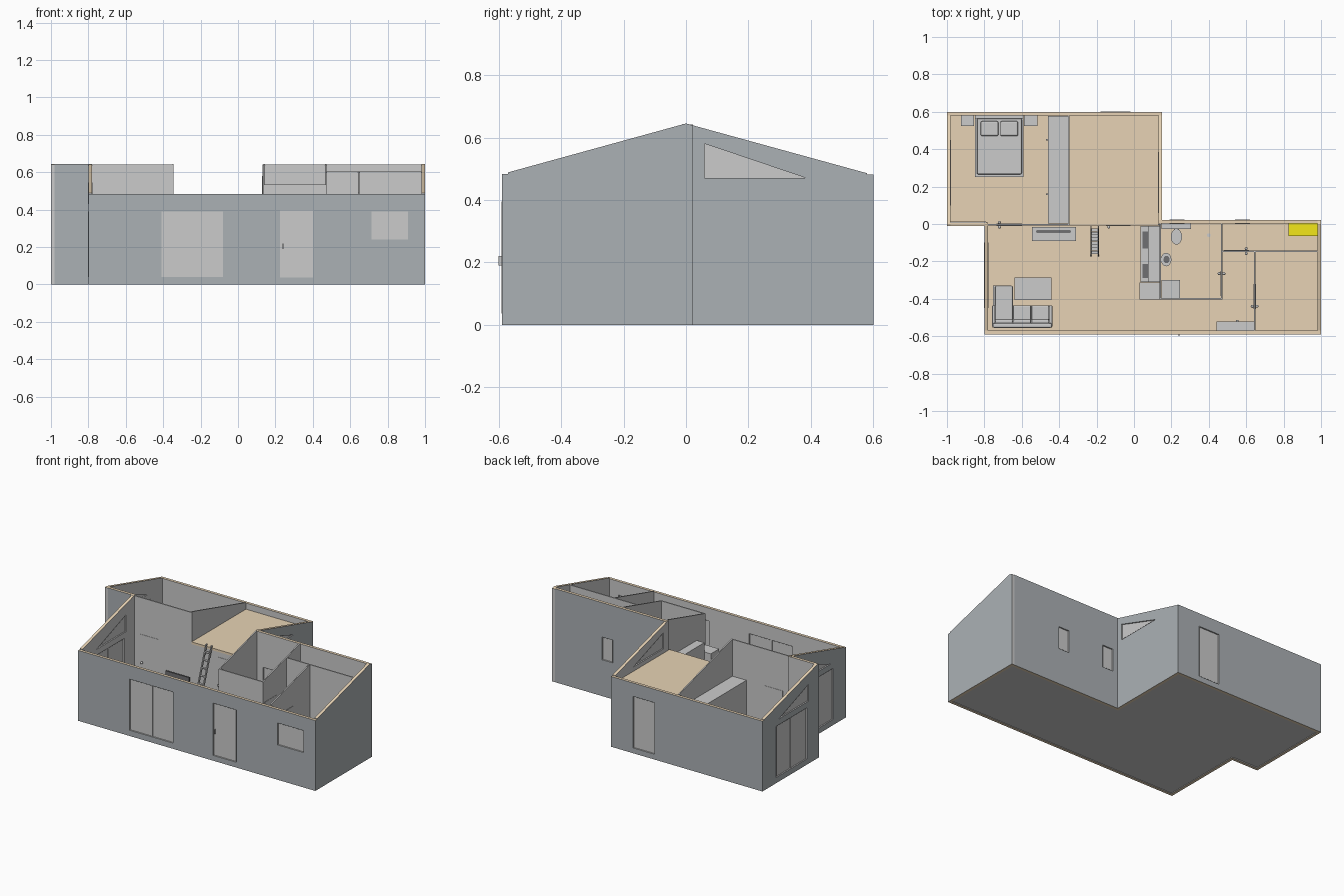
import bpy, bmesh, math
from mathutils import Vector

if "Cube" in bpy.data.objects:
    bpy.data.objects.remove(bpy.data.objects["Cube"])

FL = 0.035                      # finished floor level
def roof(y): return 0.645 - 0.275 * abs(y)

def material(name, rgb):
    m = bpy.data.materials.new(name)
    m.diffuse_color = (*rgb, 1)
    m.use_nodes = True
    m.node_tree.nodes["Principled BSDF"].inputs["Base Color"].default_value = m.diffuse_color
    return m
WOOD = material("wood", (0.8, 0.65, 0.46))
CLAD = material("cladding", (0.41, 0.44, 0.46))
PLASTER = material("plaster", (0.8, 0.8, 0.8))
YELLOW = material("yellow", (0.9, 0.8, 0.01))
DARK = material("dark", (0.16, 0.16, 0.17))

def to3(axis, u, v, w):
    return {'x': (w, u, v), 'y': (u, w, v), 'z': (u, v, w)}[axis]

def prism(name, pts, axis, a, b, mat=None, ring=0, bevel=0):
    """Extrude a 2D outline along an axis; ring > 0 leaves only a frame."""
    bm = bmesh.new()
    f = bm.faces.new([bm.verts.new(to3(axis, u, v, a)) for u, v in pts])
    if ring:
        bmesh.ops.inset_individual(bm, faces=[f], thickness=ring, use_even_offset=True)
        bmesh.ops.delete(bm, geom=[f], context='FACES')
    ext = bmesh.ops.extrude_face_region(bm, geom=bm.faces[:])
    bmesh.ops.translate(bm, vec=Vector(to3(axis, 0, 0, b - a)),
                        verts=[g for g in ext['geom'] if isinstance(g, bmesh.types.BMVert)])
    bmesh.ops.recalc_face_normals(bm, faces=bm.faces[:])
    me = bpy.data.meshes.new(name)
    bm.to_mesh(me)
    bm.free()
    ob = bpy.data.objects.new(name, me)
    bpy.context.collection.objects.link(ob)
    if mat:
        me.materials.append(mat)
    if bevel:
        mod = ob.modifiers.new("bevel", 'BEVEL')
        mod.width, mod.segments = bevel, 2
    return ob

def rect(u0, u1, v0, v1): return [(u0, v0), (u1, v0), (u1, v1), (u0, v1)]

def box(name, x0, x1, y0, y1, z0, z1, mat=None, bevel=0):
    return prism(name, rect(x0, x1, y0, y1), 'z', z0, z1, mat, bevel=bevel)

def disc(name, x, y, rx, ry, z0, z1, n=20, mat=None):
    pts = [(x + rx * math.cos(i * math.tau / n), y + ry * math.sin(i * math.tau / n)) for i in range(n)]
    return prism(name, pts, 'z', z0, z1, mat)

def gable(name, x0, x1, y0, y1, z0=0):
    """Wall along y whose top follows the roof slope."""
    top = [(y1, roof(y1))] + ([(0, roof(0))] if y0 < 0 < y1 else []) + [(y0, roof(y0))]
    return prism(name, [(y0, z0), (y1, z0)] + top, 'x', x0, x1)

def finish(ob, out=None):
    """Wood on top and bottom edges, cladding outside, plaster inside."""
    for m in (PLASTER, WOOD, CLAD):
        ob.data.materials.append(m)
    for p in ob.data.polygons:
        n = p.normal
        p.material_index = 1 if abs(n.z) > 0.5 else 2 if out and n.dot(Vector(out)) > 0.5 else 0
    return ob

def cut(wall, pts, axis, a, b):
    c = prism("cutter", pts, axis, a - 0.03, b + 0.03)
    c.hide_render = True
    mod = wall.modifiers.new("opening", 'BOOLEAN')
    mod.operation, mod.object, mod.solver = 'DIFFERENCE', c, 'EXACT'
    bpy.context.view_layer.objects.active = wall
    bpy.ops.object.modifier_apply(modifier="opening")
    bpy.data.objects.remove(c, do_unlink=True)

def window(name, wall, pts, axis, a, b, w=0.007, split=False):
    cut(wall, pts, axis, a, b)
    prism(name + "_frame", pts, axis, a - 0.001, b + 0.001, ring=w)
    m = (a + b) / 2
    prism(name + "_pane", pts, axis, m - 0.002, m + 0.002)
    if split:
        us, vs = [p[0] for p in pts], [p[1] for p in pts]
        c = (min(us) + max(us)) / 2
        prism(name + "_mullion", rect(c - 0.006, c + 0.006, min(vs), max(vs)), axis, m - 0.006, m + 0.006)

def knob(name, axis, u, at):
    for s in (-1, 1):
        bpy.ops.mesh.primitive_uv_sphere_add(segments=12, ring_count=8, radius=0.008,
                                             location=to3(axis, u, 0.2, at + s * 0.013))
        bpy.context.object.name = name
        bpy.ops.object.shade_smooth_by_angle()

def inner_door(name, axis, at, u0, u1, handle):
    prism(name, rect(u0, u1, FL, 0.39), axis, at - 0.006, at + 0.006)
    knob(name + "_knob", axis, handle, at)

# Foundation and floors
for nm, r in (("front", (-0.79, 0.99, -0.58, 0.012)), ("back", (-0.99, 0.14, 0.012, 0.59))):
    box(nm + "_slab", *r, 0.004, 0.03)
    box(nm + "_floor", *r, 0.03, FL, WOOD)

# Outside walls
T = 0.02
front = finish(box("front_wall", -0.8, 1, -0.59, -0.57, 0, 0.483), (0, -1, 0))
right = finish(gable("right_wall", 0.98, 1, -0.57, 0.022), (1, 0, 0))
for f in front.data.polygons:   # clad the end faces of the front wall
    if abs(f.normal.x) > 0.5: f.material_index = 2
left = finish(gable("left_wall", -0.8, -0.78, -0.57, 0), (-1, 0, 0))
rear = finish(box("rear_wall", 0.13, 0.98, 0.002, 0.022, 0, 0.641), (0, 1, 0))
back = finish(box("back_wing_back_wall", -1, 0.15, 0.58, 0.6, 0, 0.482), (0, 1, 0))
for f in back.data.polygons:
    if abs(f.normal.x) > 0.5: f.material_index = 2
bleft = finish(gable("back_wing_left_wall", -1, -0.98, -0.012, 0.58), (-1, 0, 0))
bright = finish(gable("back_wing_right_wall", 0.13, 0.15, 0.022, 0.58), (1, 0, 0))
finish(box("back_wing_front_wall", -0.98, -0.78, -0.012, 0.008, 0, 0.643), (0, -1, 0))

# Windows and outside doors
fy = (-0.59, -0.57)
window("sliding_door", front, rect(-0.41, -0.08, 0.04, 0.39), 'y', *fy, split=True)
window("entrance_door", front, rect(0.225, 0.4, 0.037, 0.395), 'y', *fy, w=0.022)
box("entrance_handle", 0.238, 0.243, -0.6, -0.59, 0.19, 0.22)
window("front_window", front, rect(0.715, 0.91, 0.24, 0.39), 'y', *fy)
for i, x in enumerate((0.19, 0.54)):
    window(f"rear_window_{i}", rear, rect(x, x + 0.08, 0.25, 0.405), 'y', 0.002, 0.022)
window("back_door", back, rect(-0.18, -0.02, 0.037, 0.39), 'y', 0.58, 0.6)
for nm, wall, x, s in (("living", left, -0.8, -1), ("bedroom", bleft, -1, 1)):
    y0, y1 = sorted((s * 0.12, s * 0.45))
    window(nm + "_patio_door", wall, rect(y0, y1, 0.04, 0.39), 'x', x, x + T, split=True)
    window(nm + "_gable_window", wall, [(s * 0.1, 0.43), (s * 0.42, 0.43), (s * 0.1, 0.545)], 'x', x, x + T)
window("loft_gable_window", bright, [(0.06, 0.47), (0.385, 0.47), (0.06, 0.58)], 'x', 0.13, 0.15)

# Inside walls
box("dividing_wall", -0.78, -0.345, -0.008, 0, FL, 0.641)
box("loft_support_wall", -0.345, 0.135, -0.008, 0, FL, 0.43)
gable("bedroom_partition", -0.354, -0.346, 0, 0.58, FL)
gable("bath_left_wall", 0.136, 0.144, -0.404, 0.002, FL)
gable("bath_right_wall", 0.464, 0.472, -0.404, 0.002, FL)
box("bath_front_wall", 0.144, 0.464, -0.404, -0.396, FL, 0.535)
box("hall_wall", 0.472, 0.98, -0.149, -0.141, FL, 0.604)
gable("room_wall", 0.641, 0.649, -0.57, -0.149, FL)
box("loft_floor", -0.346, 0.13, -0.008, 0.58, 0.425, 0.44, WOOD)

# Inside doors
inner_door("bedroom_door", 'y', -0.004, -0.735, -0.6, -0.72)
inner_door("store_door", 'y', -0.004, -0.15, -0.02, -0.135)
inner_door("bath_door", 'x', 0.468, -0.385, -0.25, -0.265)
inner_door("utility_door", 'y', -0.145, 0.48, 0.615, 0.6)
inner_door("room_door", 'x', 0.645, -0.455, -0.32, -0.44)

# Ladder to the loft
for x in (-0.232, -0.192):
    prism("ladder_rail", [(-0.175, FL), (-0.16, FL), (-0.008, 0.46), (-0.023, 0.46)], 'x', x, x + 0.006)
for i in range(1, 9):
    t = i / 9
    y, z = -0.168 + 0.152 * t, FL + 0.425 * t
    box("ladder_rung", -0.228, -0.19, y - 0.008, y + 0.008, z - 0.003, z + 0.003)

# Bedroom: wardrobe, bed, nightstands
box("wardrobe", -0.46, -0.354, 0.002, 0.578, FL, 0.39)
for y in (0.16, 0.45):
    box("wardrobe_handle", -0.47, -0.46, y - 0.004, y + 0.004, 0.17, 0.24)
box("bed_base", -0.85, -0.59, 0.25, 0.575, FL, 0.075)
box("mattress", -0.84, -0.6, 0.265, 0.565, 0.075, 0.105, bevel=0.008)
box("headboard", -0.85, -0.59, 0.565, 0.579, FL, 0.16)
for x in (-0.82, -0.715):
    box("pillow", x, x + 0.095, 0.47, 0.55, 0.105, 0.122, bevel=0.008)
for x in (-0.925, -0.587):
    box("nightstand", x, x + 0.07, 0.525, 0.579, FL, 0.1)

# Living room: sofa, coffee table, television
box("sofa_base", -0.755, -0.44, -0.553, -0.435, FL, 0.075)
box("chaise_base", -0.755, -0.66, -0.435, -0.33, FL, 0.075)
box("sofa_back", -0.755, -0.44, -0.555, -0.53, 0.075, 0.16, bevel=0.006)
for x in (-0.758, -0.452):
    box("sofa_arm", x, x + 0.015, -0.553, -0.435, FL, 0.125, bevel=0.004)
for i in range(3):
    x = -0.742 + i * 0.097
    box("seat_cushion", x, x + 0.094, -0.515, -0.33 if i == 0 else -0.435, 0.075, 0.1, bevel=0.006)
    box("back_cushion", x, x + 0.094, -0.532, -0.51, 0.1, 0.155, bevel=0.006)
box("table_top", -0.64, -0.44, -0.405, -0.285, 0.095, 0.105)
for x in (-0.635, -0.455):
    for y in (-0.4, -0.3):
        box("table_leg", x, x + 0.01, y, y + 0.01, FL, 0.095)
box("media_cabinet", -0.545, -0.31, -0.092, -0.015, FL, 0.1)
box("television_foot", -0.46, -0.4, -0.06, -0.025, 0.1, 0.108)
box("television", -0.52, -0.34, -0.045, -0.035, 0.108, 0.21, DARK)

# Kitchen
box("kitchen_counter", 0.035, 0.136, -0.31, -0.01, FL, 0.19)
box("upper_cabinet", 0.078, 0.136, -0.31, -0.01, 0.27, 0.385)
box("fridge", 0.03, 0.136, -0.403, -0.312, FL, 0.32)
box("hob", 0.045, 0.075, -0.29, -0.215, 0.19, 0.193, DARK)
box("sink_basin", 0.045, 0.075, -0.13, -0.04, 0.19, 0.193, DARK)

# Bathroom
box("pipe_box", 0.146, 0.305, -0.028, 0.002, FL, 0.22)
box("toilet_foot", 0.215, 0.24, -0.085, -0.028, FL, 0.075)
disc("toilet_bowl", 0.227, -0.068, 0.03, 0.042, 0.07, 0.105)
prism("shower_tray", [(0.464, 0.002), (0.32, 0.002), (0.32, -0.07)] +
      [(0.384 - 0.064 * math.cos(a), -0.07 - 0.064 * math.sin(a)) for a in (0.4, 0.8, 1.2, math.pi / 2)] +
      [(0.464, -0.134)], 'z', FL, 0.055, ring=0.01)
disc("shower_drain", 0.4, -0.06, 0.01, 0.01, FL, 0.042)
disc("washbasin", 0.172, -0.19, 0.028, 0.036, 0.15, 0.182)
disc("basin_bowl", 0.174, -0.19, 0.016, 0.02, 0.182, 0.184, mat=DARK)
box("basin_foot", 0.146, 0.17, -0.2, -0.18, FL, 0.15)
box("washing_machine", 0.146, 0.245, -0.396, -0.3, FL, 0.18)

# Entrance cabinet and utility unit
box("entrance_cabinet", 0.44, 0.641, -0.569, -0.52, FL, 0.2)
box("cabinet_handle", 0.545, 0.56, -0.52, -0.512, 0.14, 0.147)
box("utility_unit", 0.825, 0.98, -0.065, 0.002, FL, 0.22, YELLOW)
